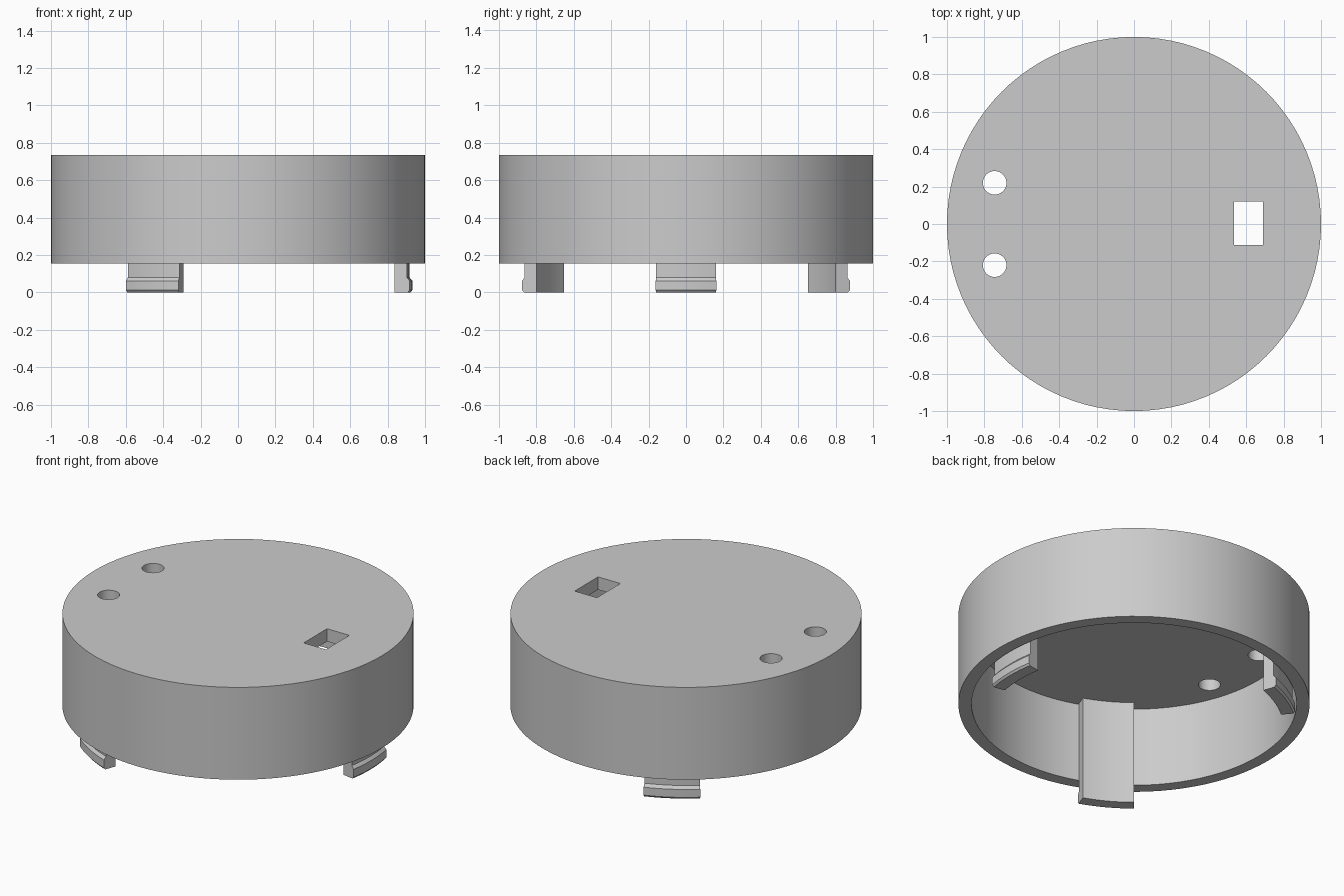
import bpy, bmesh
from math import radians, cos, sin

if "Cube" in bpy.data.objects:
    bpy.data.objects.remove(bpy.data.objects["Cube"], do_unlink=True)

TOP, RIM, CEILING = 0.735, 0.155, 0.655
SEGMENTS = 96

GREY = (0.6, 0.6, 0.6, 1)
plastic = bpy.data.materials.new("grey plastic")
plastic.use_nodes = True
plastic.diffuse_color = GREY
plastic.node_tree.nodes["Principled BSDF"].inputs["Base Color"].default_value = GREY


def make_object(name, bm):
    bmesh.ops.recalc_face_normals(bm, faces=bm.faces)
    mesh = bpy.data.meshes.new(name)
    bm.to_mesh(mesh)
    bm.free()
    mesh.materials.append(plastic)
    obj = bpy.data.objects.new(name, mesh)
    bpy.context.collection.objects.link(obj)
    return obj


def shade(obj):
    bpy.ops.object.select_all(action="DESELECT")
    obj.select_set(True)
    bpy.context.view_layer.objects.active = obj
    bpy.ops.object.shade_smooth_by_angle(angle=radians(25))


def arc_sweep(name, profile, centre, half_angle, steps):
    """Sweep a closed (radius, height) profile along an arc and cap its ends."""
    bm = bmesh.new()
    rings = []
    for i in range(steps + 1):
        a = radians(centre - half_angle + 2 * half_angle * i / steps)
        rings.append([bm.verts.new((r * cos(a), r * sin(a), z)) for r, z in profile])
    n = len(profile)
    for one, two in zip(rings, rings[1:]):
        for j in range(n):
            k = (j + 1) % n
            bm.faces.new((one[j], one[k], two[k], two[j]))
    bm.faces.new(rings[0])
    bm.faces.new(rings[-1])
    return make_object(name, bm)


def lid_shell():
    """Hollow drum, open underneath."""
    bm = bmesh.new()
    loops = []
    for r, z in ((1, TOP), (1, RIM), (0.925, RIM), (0.925, CEILING)):
        ring = bmesh.ops.create_circle(bm, segments=SEGMENTS, radius=r)["verts"]
        for v in ring:
            v.co.z = z
        loops.append(ring)
    for one, two in zip(loops, loops[1:]):
        for i in range(SEGMENTS):
            k = (i + 1) % SEGMENTS
            bm.faces.new((one[i], one[k], two[k], two[i]))
    bm.faces.new(loops[0])
    bm.faces.new(loops[-1])
    return make_object("lid_shell", bm)


def cut(target, cutter):
    cutter.hide_render = True
    mod = target.modifiers.new("opening", "BOOLEAN")
    mod.operation, mod.solver, mod.object = "DIFFERENCE", "EXACT", cutter
    bpy.context.view_layer.objects.active = target
    bpy.ops.object.modifier_apply(modifier=mod.name)
    bpy.data.objects.remove(cutter, do_unlink=True)


shell = lid_shell()

# Two round holes on one side, a rectangular window on the other
for y in (-0.22, 0.22):
    bpy.ops.mesh.primitive_cylinder_add(vertices=40, radius=0.063, depth=0.3,
                                        location=(-0.745, y, 0.7))
    cut(shell, bpy.context.object)
bpy.ops.mesh.primitive_cube_add(size=1, location=(0.613, 0.003, 0.7))
window = bpy.context.object
window.scale = (0.155, 0.233, 0.3)
bpy.context.view_layer.update()
cut(shell, window)
shade(shell)

# Three snap clips hanging from the ceiling, each with an outward lip
CLIP = [(0.85, 0), (0.922, 0), (0.932, 0.012), (0.932, 0.062),
        (0.917, 0.08), (0.917, CEILING), (0.85, CEILING)]
for name, angle in (("left_clip", 0), ("back_clip", 120), ("front_clip", 240)):
    shade(arc_sweep(name, CLIP, angle, 10, 8))
